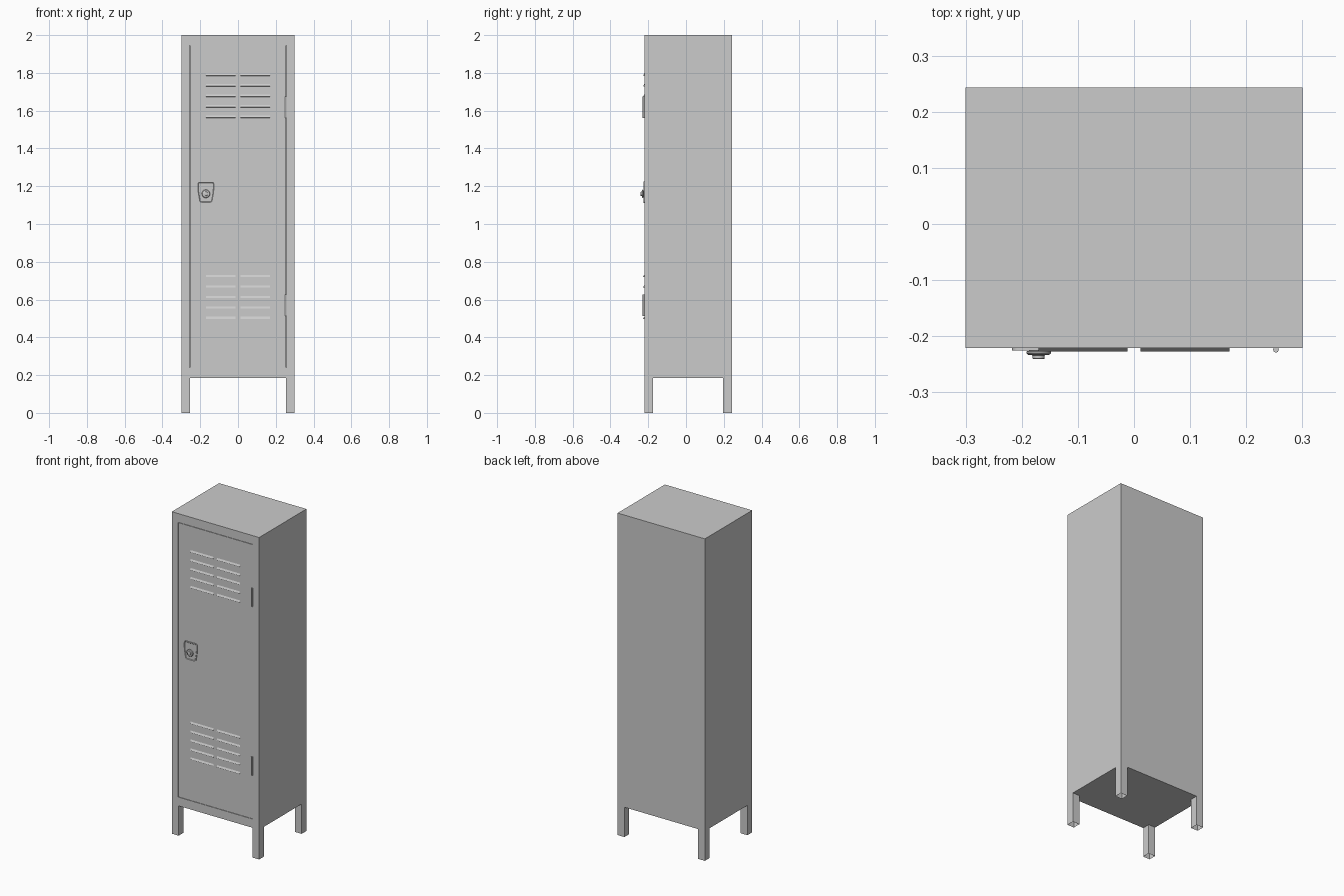
import bpy, bmesh, math
from mathutils import Matrix, Vector

if "Cube" in bpy.data.objects:
    bpy.data.objects.remove(bpy.data.objects["Cube"])

FRONT, BACK = -0.221, 0.243   # cabinet front and back planes
BASE, TOP = 0.185, 2.0


def finish(bm, name, smooth=False):
    bmesh.ops.recalc_face_normals(bm, faces=bm.faces[:])
    mesh = bpy.data.meshes.new(name)
    bm.to_mesh(mesh)
    bm.free()
    ob = bpy.data.objects.new(name, mesh)
    bpy.context.collection.objects.link(ob)
    if smooth:
        bpy.ops.object.select_all(action='DESELECT')
        ob.select_set(True)
        bpy.context.view_layer.objects.active = ob
        bpy.ops.object.shade_smooth_by_angle(angle=math.radians(35))
    return ob


def box_bm(lo, hi):
    lo, hi = Vector(lo), Vector(hi)
    bm = bmesh.new()
    size = hi - lo
    bmesh.ops.create_cube(bm, size=1, matrix=Matrix.Translation((lo + hi) / 2) @ Matrix.Diagonal((*size, 1)))
    bm.faces.ensure_lookup_table()
    return bm


def face_towards(bm, direction):
    return max(bm.faces, key=lambda f: f.calc_center_median().dot(Vector(direction)))


# cabinet shell with a shallow door opening in the front
bm = box_bm((-0.3, FRONT, BASE), (0.3, BACK, TOP))
front = next(f for f in bm.faces if f.normal.y < -0.9)
bmesh.ops.inset_region(bm, faces=[front], thickness=0.03)
for v in front.verts:
    v.co.x = math.copysign(0.256, v.co.x)
    v.co.z = 1.946 if v.co.z > 1 else 0.239
pan = bmesh.ops.extrude_face_region(bm, geom=[front])['geom']
bmesh.ops.translate(bm, verts=[g for g in pan if isinstance(g, bmesh.types.BMVert)], vec=(0, 0.02, 0))
if front.is_valid:
    bmesh.ops.delete(bm, geom=[front], context='FACES_ONLY')
finish(bm, "cabinet_body")

# flush door with a narrow gap all round
finish(box_bm((-0.253, FRONT, 0.241), (0.253, FRONT + 0.016, 1.944)), "door")

# square tube legs, open at the foot
W = 0.047
for side, x in (("left", -0.3), ("right", 0.3 - W)):
    for end, y in (("front", FRONT), ("back", BACK - W)):
        bm = box_bm((x, y, 0), (x + W, y + W, BASE))
        foot = next(f for f in bm.faces if f.normal.z < -0.9)
        bmesh.ops.delete(bm, geom=[foot], context='FACES_ONLY')
        finish(bm, f"{end}_{side}_leg")

# vent louvers: sloped on top, flat underneath
for group, z_top in (("upper", 1.79), ("lower", 0.725)):
    bm = bmesh.new()
    for row in range(5):
        z = z_top - row * 0.0555
        for x0, x1 in ((-0.17, -0.012), (0.012, 0.17)):
            profile = ((FRONT, z + 0.006), (FRONT - 0.006, z - 0.005), (FRONT, z - 0.006))
            a, b = ([bm.verts.new((x, y, h)) for y, h in profile] for x in (x0, x1))
            bm.faces.new(a)
            bm.faces.new(b[::-1])
            for i in range(3):
                j = (i + 1) % 3
                bm.faces.new((a[i], b[i], b[j], a[j]))
    finish(bm, f"{group}_vent_louvers")

# hinge barrels
for name, z0, z1 in (("upper_hinge", 1.56, 1.675), ("lower_hinge", 0.512, 0.627)):
    bm = bmesh.new()
    bmesh.ops.create_cone(bm, cap_ends=True, segments=16, radius1=0.005, radius2=0.005, depth=z1 - z0,
                          matrix=Matrix.Translation((0.253, -0.224, (z0 + z1) / 2)))
    finish(bm, name, smooth=True)

# lock plate: tapered rounded outline with a sunken centre
LX, LZ = -0.17, 1.16
bm = bmesh.new()
outline = ((-0.047, 0.065), (-0.047, 0.015), (-0.036, -0.05), (0.036, -0.05), (0.047, 0.015), (0.047, 0.065))
plate = bm.faces.new([bm.verts.new((LX + x, FRONT + 0.001, LZ + z)) for x, z in outline])
bmesh.ops.bevel(bm, geom=bm.verts[:], offset=0.012, segments=4, profile=0.5, affect='VERTICES')
out = bmesh.ops.extrude_face_region(bm, geom=bm.faces[:])['geom']
bmesh.ops.translate(bm, verts=[g for g in out if isinstance(g, bmesh.types.BMVert)], vec=(0, -0.005, 0))
rim = next(g for g in out if isinstance(g, bmesh.types.BMFace))
bmesh.ops.inset_region(bm, faces=[rim], thickness=0.005)
bmesh.ops.inset_region(bm, faces=[rim], thickness=0.003)
bmesh.ops.translate(bm, verts=rim.verts[:], vec=(0, 0.003, 0))
finish(bm, "lock_plate", smooth=True)

# combination dial: stepped lathe profile of (radius, distance from door)
bm = bmesh.new()
steps = ((0, 0.0), (0.017, 0.0), (0.017, 0.005), (0.022, 0.006), (0.022, 0.009), (0.019, 0.012),
         (0.011, 0.013), (0.0105, 0.019), (0.0085, 0.020), (0, 0.020))
verts = [bm.verts.new((LX + r, FRONT - d, LZ)) for r, d in steps]
edges = [bm.edges.new(pair) for pair in zip(verts, verts[1:])]
bmesh.ops.spin(bm, geom=verts + edges, cent=(LX, 0, LZ), axis=(0, 1, 0), angle=math.tau, steps=32)
bmesh.ops.remove_doubles(bm, verts=bm.verts[:], dist=0.00005)
finish(bm, "lock_dial", smooth=True)
